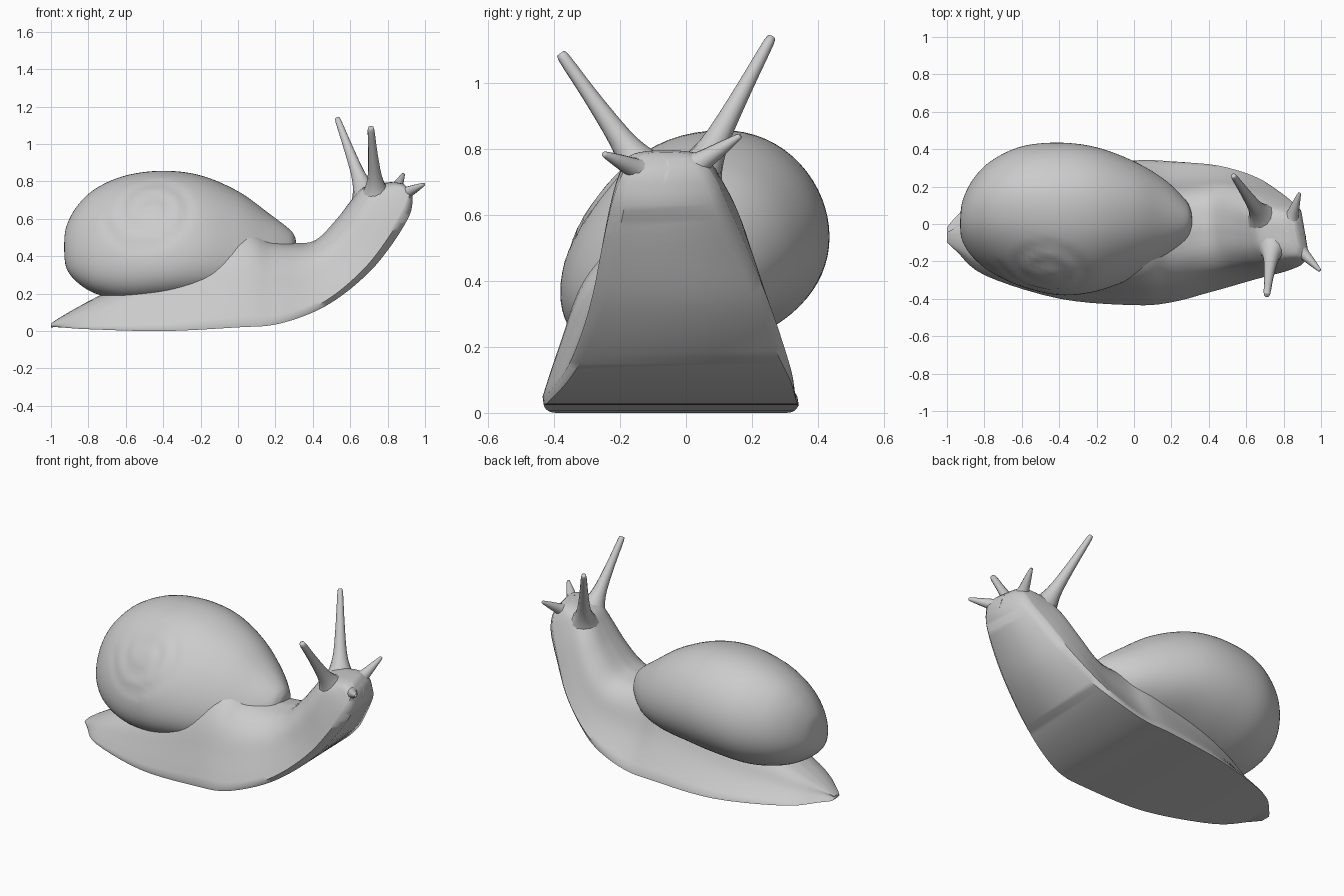
import bpy, math
from mathutils import Vector

cube = bpy.data.objects.get("Cube")
if cube:
    bpy.data.objects.remove(cube)

grey = bpy.data.materials.new("soft_grey")
grey.use_nodes = True
grey.diffuse_color = (0.6, 0.6, 0.6, 1)
grey.node_tree.nodes["Principled BSDF"].inputs["Base Color"].default_value = (0.6, 0.6, 0.6, 1)


def smooth_rows(rows, steps):
    """Catmull-Rom interpolation through rows of numbers."""
    out = []
    for i in range(len(rows) - 1):
        a, b, c, d = (rows[min(max(i + k, 0), len(rows) - 1)] for k in (-1, 0, 1, 2))
        for s in range(steps):
            t = s / steps
            out.append([q + t / 2 * (r - p + t * (2 * p - 5 * q + 4 * r - e + t * (3 * (q - r) + e - p)))
                        for p, q, r, e in zip(a, b, c, d)])
    return out + [list(rows[-1])]


def loft(name, rings, angle):
    """Skin closed rings of points, capping both ends."""
    n = len(rings[0])
    verts = [p for ring in rings for p in ring]
    faces = [(i * n + j, i * n + (j + 1) % n, (i + 1) * n + (j + 1) % n, (i + 1) * n + j)
             for i in range(len(rings) - 1) for j in range(n)]
    faces += [tuple(reversed(range(n))), tuple(range(len(verts) - n, len(verts)))]
    mesh = bpy.data.meshes.new(name)
    mesh.from_pydata(verts, [], faces)
    mesh.materials.append(grey)
    obj = bpy.data.objects.new(name, mesh)
    bpy.context.collection.objects.link(obj)
    bpy.ops.object.select_all(action="DESELECT")
    obj.select_set(True)
    bpy.context.view_layer.objects.active = obj
    bpy.ops.object.mode_set(mode="EDIT")
    bpy.ops.mesh.select_all(action="SELECT")
    bpy.ops.mesh.normals_make_consistent(inside=False)
    bpy.ops.object.mode_set(mode="OBJECT")
    bpy.ops.object.shade_smooth_by_angle(angle=math.radians(angle))


# Body: sole x, sole z, back x, back z, half width, centre y, squareness
body_sections = [
    (-1.0, .02, -1.0, .04, .03, -.05, 0), (-.95, .02, -.94, .08, .09, -.05, 0),
    (-.8, .01, -.76, .18, .22, -.05, 0), (-.4, .0, -.4, .36, .35, -.045, 0),
    (0, .02, 0, .55, .385, -.045, 0), (.2, .035, .18, .49, .375, -.04, 0),
    (.4, .1, .32, .47, .345, -.02, .1), (.55, .19, .42, .49, .312, -.015, .3),
    (.7, .325, .52, .59, .268, -.02, .5), (.81, .47, .6, .69, .225, -.035, .7),
    (.895, .61, .66, .76, .18, -.05, .8), (.915, .69, .74, .785, .15, -.055, .9),
    (.91, .74, .82, .795, .12, -.06, 1), (.89, .77, .87, .79, .07, -.06, 1)]
round_side = [(1, 0), (1, .05), (.8, .38), (.63, .72), (.38, .93), (0, 1)]
square_side = [(.72, 0), (.97, .17), (.97, .45), (.84, .8), (.46, .98), (0, 1)]
rings = []
for bx, bz, tx, tz, w, c, sq in smooth_rows(body_sections, 5):
    side = [[p + (q - p) * sq for p, q in zip(a, b)] for a, b in zip(round_side, square_side)]
    side = side[:1] + smooth_rows(side[1:], 4)
    outline = side + [(-u, v) for u, v in reversed(side[:-1])]
    # The flanks lean right and the head turns a little left
    lean = .025 * max(0, 1 - 2.5 * sq)
    rings.append([(bx + (tx - bx) * v - .2 * sq * sq * w * u, c + w * u - lean * math.sin(math.pi * v),
                   bz + (tz - bz) * v) for u, v in outline])
loft("body", rings, 50)

# Shell: x, y low, y high, z low, z high
shell_sections = [
    (-.93, -.01, .01, .44, .46), (-.918, -.09, .12, .34, .56), (-.86, -.18, .24, .265, .67),
    (-.76, -.26, .34, .205, .765), (-.6, -.335, .415, .17, .835), (-.4, -.38, .435, .175, .86),
    (-.2, -.36, .41, .195, .835), (0, -.285, .335, .21, .75), (.16, -.2, .24, .25, .635),
    (.27, -.11, .135, .33, .55), (.302, -.05, .08, .39, .51), (.31, .0, .03, .45, .48)]
apex = Vector((-.47, -.25, .66))
axis = Vector((0, -.75, .66)).normalized()
across = Vector((1, 0, 0))
upward = across.cross(axis)


def groove(p):
    """Press a shallow spiral seam around the apex."""
    d = p - apex
    a, b = d.dot(across), d.dot(upward)
    radius, turn = math.hypot(a, b), math.atan2(b, a) / math.tau
    if d.dot(axis) < -.2 or radius > .3:
        return p
    gap = min(abs(radius - .1 * (turn + k)) for k in (1, 2))
    return p - axis * .01 * math.exp(-(gap / .02) ** 2) * min(1, (.3 - radius) / .08)


def shell_ring(x, y0, y1, z0, z1, sides=72):
    """A tilted full oval whose flanks sag below the middle."""
    half_y, half_z = (y1 - y0) / 2, (z1 - z0) / 2
    ring = []
    for k in range(sides):
        t = math.tau * k / sides
        y = math.copysign(abs(math.cos(t)) ** .93, math.cos(t))
        z = math.sin(t + .25) - .2 * math.cos(t) ** 2
        ring.append(groove(Vector((x, y0 + half_y * (1 + y), z0 + half_z * (1 + z)))))
    return ring


loft("shell", [shell_ring(*row) for row in smooth_rows(shell_sections, 7)], 60)


# Tentacles: flared tapering stalks
def tentacle(name, base, tip, radius, tip_radius):
    base, tip = Vector(base), Vector(tip)
    turn = (tip - base).to_track_quat("Z", "Y")
    profile = [(0, radius), (.12, radius * .66), (.3, radius * .42), (.65, radius * .27),
               (.96, tip_radius), (1, tip_radius * .5)]
    rings = [[base.lerp(tip, t) + turn @ Vector((r * math.cos(math.tau * k / 12), r * math.sin(math.tau * k / 12), 0))
              for k in range(12)] for t, r in smooth_rows(profile, 3)]
    loft(name, rings, 60)


tentacle("left_eye_stalk", (.69, .03, .71), (.53, .26, 1.14), .09, .016)
tentacle("right_eye_stalk", (.74, -.12, .72), (.71, -.38, 1.09), .09, .018)
tentacle("left_feeler", (.83, .0, .73), (.885, .165, .84), .08, .01)
tentacle("right_feeler", (.86, -.11, .72), (.995, -.25, .785), .08, .01)
